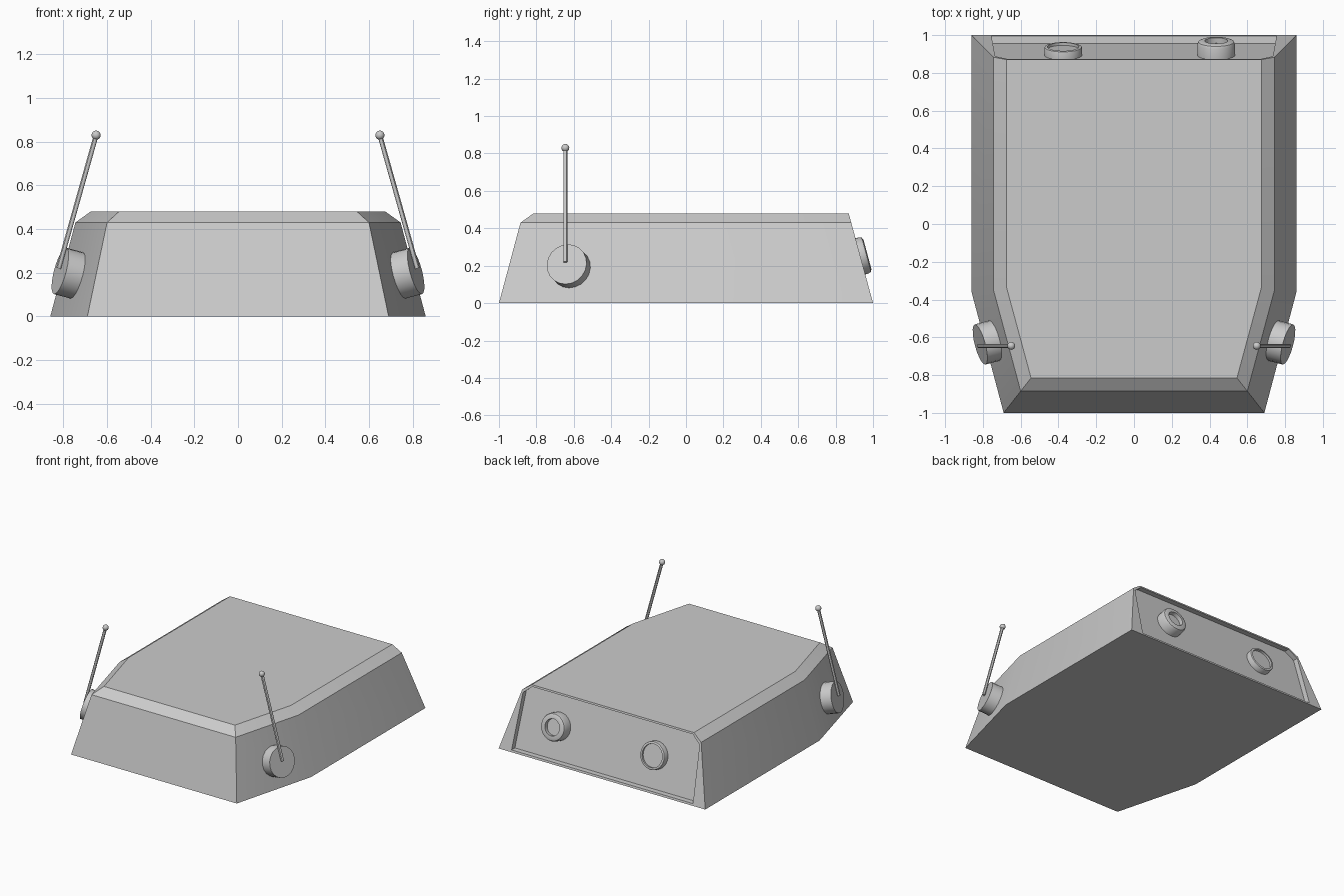
import bpy
import bmesh
import math
from mathutils import Vector

cube = bpy.data.objects.get("Cube")
if cube:
    bpy.data.objects.remove(cube, do_unlink=True)

grey = bpy.data.materials.new("plain grey")
grey.use_nodes = True
grey.diffuse_color = (0.6, 0.6, 0.6, 1)
grey.node_tree.nodes["Principled BSDF"].inputs["Base Color"].default_value = (0.6, 0.6, 0.6, 1)


def finish(name, bm, angle=30):
    """Turn a bmesh into a shaded object."""
    bmesh.ops.recalc_face_normals(bm, faces=bm.faces)
    mesh = bpy.data.meshes.new(name)
    bm.to_mesh(mesh)
    bm.free()
    mesh.materials.append(grey)
    obj = bpy.data.objects.new(name, mesh)
    bpy.context.collection.objects.link(obj)
    bpy.ops.object.select_all(action="DESELECT")
    obj.select_set(True)
    bpy.context.view_layer.objects.active = obj
    bpy.ops.object.shade_smooth_by_angle(angle=math.radians(angle))
    return obj


def bridge(bm, a, b, closed=True):
    for i in range(len(a) if closed else len(a) - 1):
        j = (i + 1) % len(a)
        bm.faces.new((a[i], a[j], b[j], b[i]))


def lathe(name, profile, centre, axis, segments):
    """Revolve (radius, height) points, capped at both ends, around an axis."""
    bm = bmesh.new()
    turn = Vector(axis).to_track_quat("Z", "Y")
    rings = []
    for r, h in profile:
        steps = [2 * math.pi * i / segments for i in range(segments)]
        rings.append([bm.verts.new(Vector(centre) + turn @ Vector((r * math.cos(t), r * math.sin(t), h)))
                      for t in steps])
    for a, b in zip(rings, rings[1:]):
        bridge(bm, a, b)
    bm.faces.new(rings[0])
    bm.faces.new(rings[-1])
    return finish(name, bm)


BACK_SLOPE = 0.13 / 0.48


def back_y(z):
    return 1 - BACK_SLOPE * z


# Tapered shell: three outlines from base to roof, then a recessed back
bm = bmesh.new()
outlines = []
for z, half, bend_y, front_half, front_y in (
        (0, 0.86, -0.36, 0.69, -1),
        (0.43, 0.745, -0.345, 0.6, -0.885),
        (0.48, 0.675, -0.335, 0.545, -0.815)):
    side = [(half, back_y(z)), (half, bend_y), (front_half, front_y)]
    points = side + [(-x, y) for x, y in reversed(side)]
    outlines.append([bm.verts.new((x, y, z)) for x, y in points])
for low, high in zip(outlines, outlines[1:]):
    bridge(bm, low, high, closed=False)
bm.faces.new(outlines[0])
bm.faces.new(outlines[-1])

rim = [ring[0] for ring in outlines] + [ring[-1] for ring in reversed(outlines)]
half_lip = [(0.755, 0.015), (0.735, 0.412), (0.668, 0.467)]
lip_points = half_lip + [(-x, z) for x, z in reversed(half_lip)]
lip = [bm.verts.new((x, back_y(z), z)) for x, z in lip_points]
panel = [bm.verts.new((x, back_y(z) - 0.04, z)) for x, z in lip_points]
bridge(bm, rim, lip)
bridge(bm, lip, panel)
bm.faces.new(panel)
finish("body_shell", bm)

# Round sockets on the back panel
back_normal = (0, 1, BACK_SLOPE)
for name, x, height, inner, bevel, depth in (
        ("left_back_socket", 0.435, 0.078, 0.06, 0.02, 0.03),
        ("right_back_socket", -0.375, 0.045, 0.083, 0.007, 0.015)):
    profile = [(0.1, -0.01), (0.1, height - bevel), (0.1 - bevel * 0.3, height - bevel * 0.3),
               (0.1 - bevel, height), (inner, height), (inner, height - depth)]
    z = 0.24
    lathe(name, profile, (x, back_y(z) - 0.04, z), back_normal, 32)

# Side knobs with an inward-leaning aerial on each
for side, s in (("left", 1), ("right", -1)):
    normal = Vector((0.93 * s, -0.25, 0.25)).normalized()
    cap = Vector((0.815 * s, -0.638, 0.208))
    lathe(side + "_knob", [(0.11, -0.11), (0.11, 0)], cap, normal, 20)

    foot = Vector((0.822 * s, -0.645, 0.22))
    tip = Vector((0.65 * s, -0.645, 0.83))
    rod = tip - foot
    lathe(side + "_aerial", [(0.011, 0), (0.011, rod.length)], foot, rod, 12)

    bm = bmesh.new()
    bmesh.ops.create_uvsphere(bm, u_segments=16, v_segments=10, radius=0.021)
    bmesh.ops.translate(bm, verts=bm.verts, vec=tip)
    finish(side + "_aerial_ball", bm, 60)
